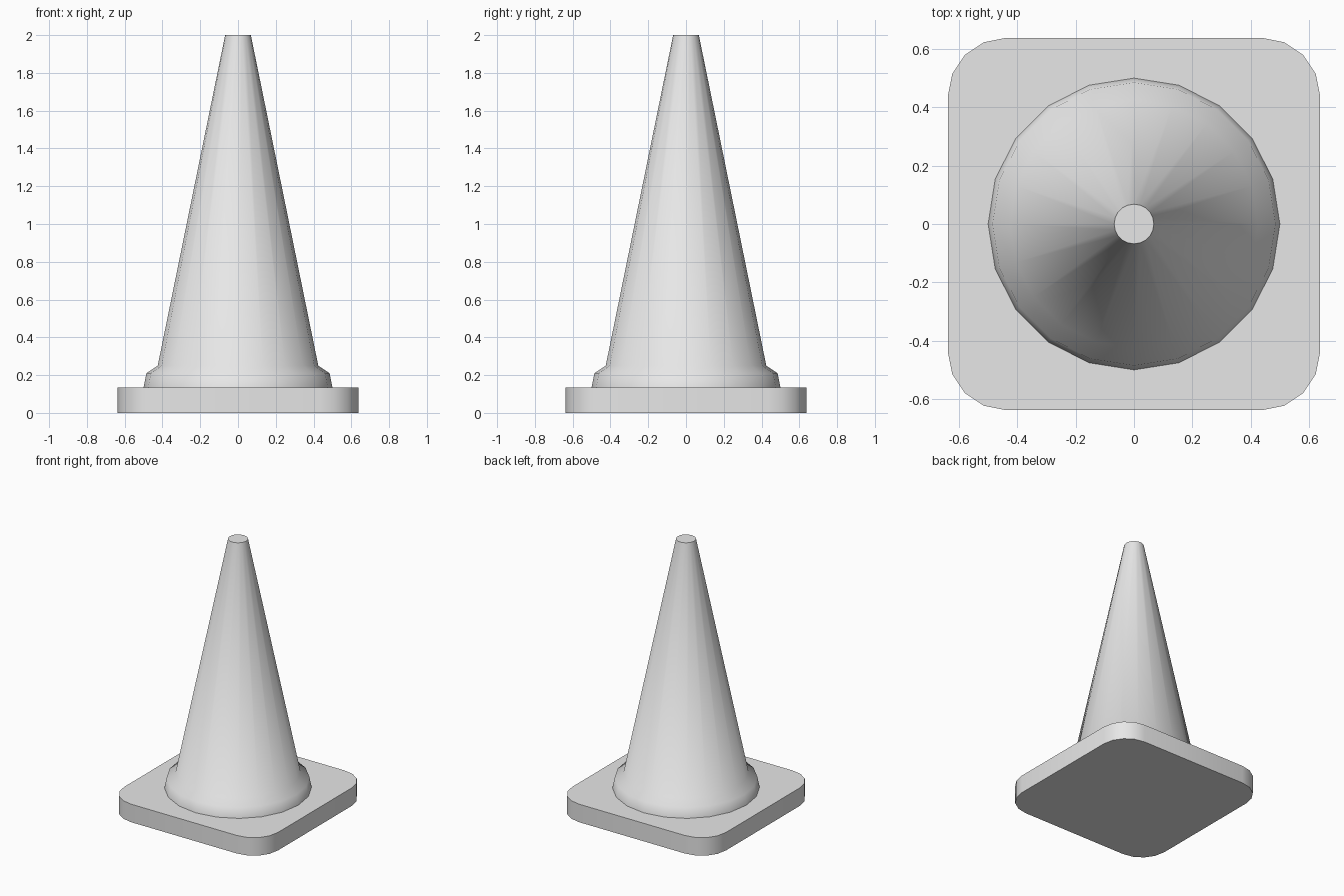
import bpy
import bmesh
from math import cos, sin, pi, radians

cube = bpy.data.objects.get("Cube")
if cube:
    bpy.data.objects.remove(cube, do_unlink=True)

# Single plain grey material
grey = bpy.data.materials.new("plain grey")
grey.use_nodes = True
colour = (0.8, 0.8, 0.8, 1)
grey.diffuse_color = colour
grey.node_tree.nodes["Principled BSDF"].inputs["Base Color"].default_value = colour


def loft(name, sections):
    """Skin a stack of matching outlines and cap both ends."""
    bm = bmesh.new()
    rings = [[bm.verts.new(p) for p in section] for section in sections]
    count = len(rings[0])
    for low, high in zip(rings, rings[1:]):
        for i in range(count):
            j = (i + 1) % count
            bm.faces.new((low[i], low[j], high[j], high[i]))
    bm.faces.new(rings[0][::-1])
    bm.faces.new(rings[-1])
    mesh = bpy.data.meshes.new(name)
    bm.to_mesh(mesh)
    bm.free()
    mesh.materials.append(grey)
    obj = bpy.data.objects.new(name, mesh)
    bpy.context.collection.objects.link(obj)
    bpy.ops.object.select_all(action='DESELECT')
    obj.select_set(True)
    bpy.context.view_layer.objects.active = obj
    bpy.ops.object.shade_smooth_by_angle(angle=radians(60))
    return obj


def circle(radius, z, sides=20):
    return [(radius * cos(2 * pi * i / sides), radius * sin(2 * pi * i / sides), z)
            for i in range(sides)]


def rounded_square(half, corner, z, segments=4):
    points = []
    inner = half - corner
    for quarter in range(4):
        middle = pi / 4 + quarter * pi / 2
        cx = inner if cos(middle) > 0 else -inner
        cy = inner if sin(middle) > 0 else -inner
        for step in range(segments + 1):
            a = (quarter + step / segments) * pi / 2
            points.append((cx + corner * cos(a), cy + corner * sin(a), z))
    return points


# Square foot with rounded corners
BASE_TOP = 0.135
loft("base_plate", [rounded_square(0.638, 0.2, z) for z in (0, BASE_TOP)])

# Collar and tapered body in one smooth profile
profile = [(0.5, BASE_TOP), (0.485, 0.21), (0.425, 0.25), (0.068, 2.0)]
loft("cone_body", [circle(r, z) for r, z in profile])
